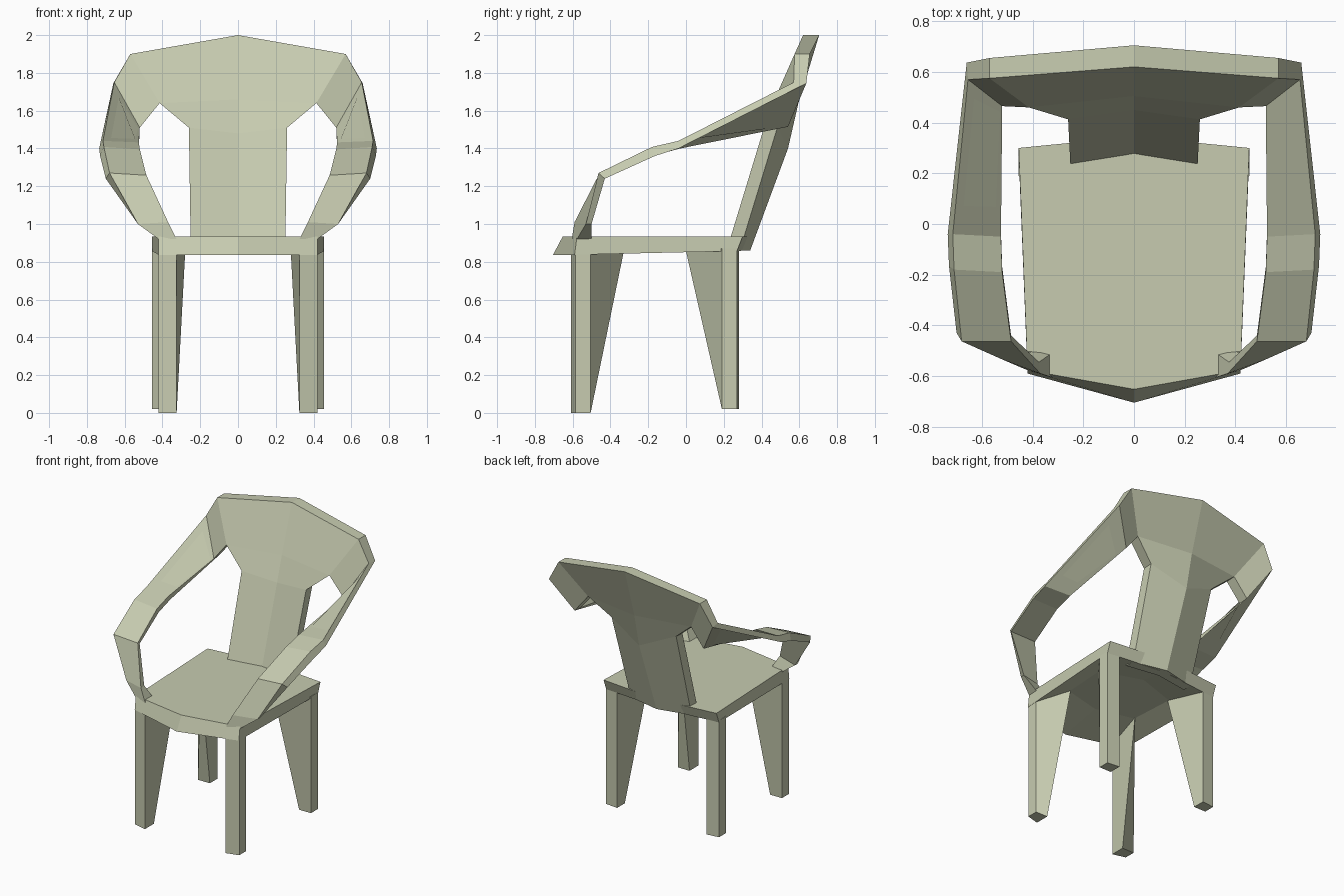
import bpy
import bmesh

default = bpy.data.objects.get("Cube")
if default:
    bpy.data.objects.remove(default, do_unlink=True)

# Single sage green plastic
sage = bpy.data.materials.new("sage_green")
sage.use_nodes = True
colour = (0.57, 0.60, 0.435, 1)
sage.diffuse_color = colour
shader = next(n for n in sage.node_tree.nodes if n.type == 'BSDF_PRINCIPLED')
shader.inputs["Base Color"].default_value = colour


def loft(name, rings):
    """Skin matching rings of points into a solid, then mirror it across x."""
    bm = bmesh.new()
    loops = [[bm.verts.new(point) for point in ring] for ring in rings]
    count = len(loops[0])
    for low, high in zip(loops, loops[1:]):
        for i in range(count):
            j = (i + 1) % count
            bm.faces.new((low[i], low[j], high[j], high[i]))
    bm.faces.new(loops[0])
    bm.faces.new(loops[-1])
    bmesh.ops.recalc_face_normals(bm, faces=bm.faces)

    # Open the side lying on the mirror plane
    middle = [f for f in bm.faces if all(abs(v.co.x) < 0.001 for v in f.verts)]
    bmesh.ops.delete(bm, geom=middle, context='FACES')

    mesh = bpy.data.meshes.new(name)
    bm.to_mesh(mesh)
    bm.free()
    mesh.materials.append(sage)
    part = bpy.data.objects.new(name, mesh)
    bpy.context.collection.objects.link(part)
    mirror = part.modifiers.new("mirror", 'MIRROR')
    mirror.use_axis[0] = True
    mirror.use_clip = True
    return part


# Seat: hollowed underside, lower rim, then a pointed front lip slanting back
loft("seat", [
    [(0, -.40, .895), (.28, -.33, .895), (.30, 0, .895), (0, .10, .895)],
    [(0, -.705, .835), (.42, -.59, .837), (.455, .27, .857), (0, .315, .86)],
    [(0, -.652, .935), (.42, -.577, .935), (.455, .30, .935), (0, .345, .935)],
])

# Legs: straight outer posts whose inner corner spreads into a gusset
loft("front_legs", [
    [(.325, -.61, 0), (.42, -.585, 0), (.42, -.505, 0), (.325, -.505, 0)],
    [(.325, -.61, .84), (.42, -.585, .84), (.42, -.505, .90), (.277, -.32, .90)],
])
loft("back_legs", [
    [(.36, .28, .02), (.455, .27, .02), (.455, .19, .02), (.36, .19, .02)],
    [(.36, .28, .87), (.455, .27, .87), (.455, .19, .87), (.297, -.01, .90)],
])

# Backrest rings: front middle, front edge, rear edge, rear middle
shoulder_front, shoulder_rear = (.415, .46, 1.64), (.415, .535, 1.645)
crown_front, crown_rear = (.57, .575, 1.9), (.57, .655, 1.9)
loft("backrest", [
    [(0, .255, .86), (.25, .215, .86), (.245, .285, .86), (0, .34, .86)],
    [(0, .45, 1.48), (.26, .413, 1.51), (.26, .485, 1.515), (0, .54, 1.40)],
    [(0, .505, 1.66), shoulder_front, shoulder_rear, (0, .595, 1.64)],
    [(0, .62, 2), crown_front, crown_rear, (0, .705, 2)],
])

# Arm rings: upper inner, upper outer, lower outer, lower inner
loft("arms", [
    [shoulder_front, crown_front, crown_rear, shoulder_rear],
    [(.52, .465, 1.51), (.655, .57, 1.75), (.66, .637, 1.745), (.52, .54, 1.515)],
    [(.525, -.05, 1.432), (.715, -.04, 1.44), (.735, -.04, 1.40), (.525, -.03, 1.40)],
    [(.52, -.19, 1.395), (.71, -.18, 1.408), (.73, -.165, 1.36), (.52, -.17, 1.362)],
    [(.485, -.463, 1.258), (.68, -.463, 1.27), (.70, -.43, 1.24), (.485, -.44, 1.245)],
    [(.37, -.59, 1.01), (.53, -.53, 1), (.53, -.50, 1), (.375, -.545, 1.01)],
    [(.325, -.605, .92), (.42, -.577, .92), (.42, -.50, .92), (.325, -.51, .92)],
])
